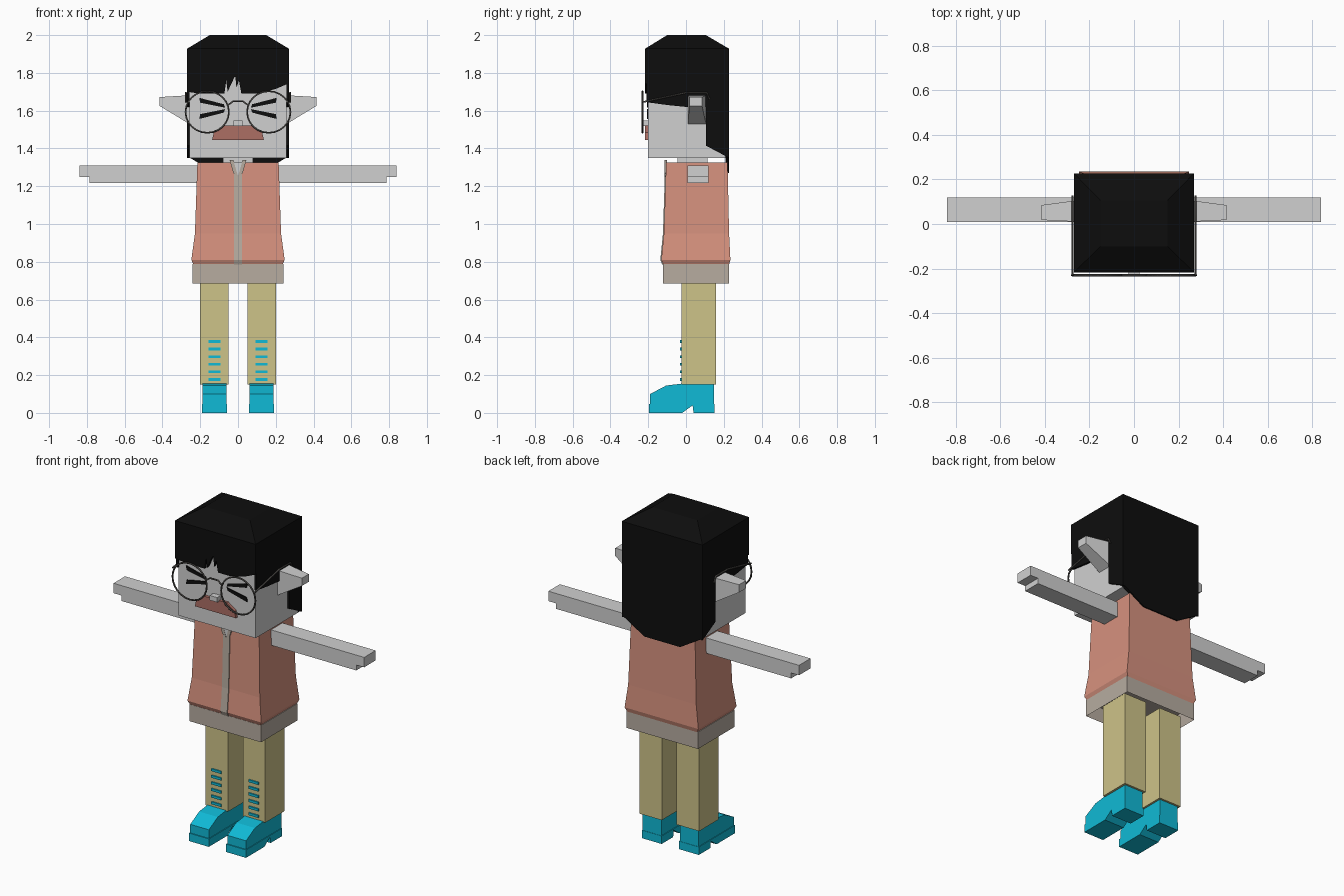
import bpy, bmesh, math

cube = bpy.data.objects.get("Cube")
if cube:
    bpy.data.objects.remove(cube)


def material(name, r, g, b):
    """Flat colour given as 0-255 display values, stored as linear."""
    col = [(c / 255 / 12.92) if c < 11 else ((c / 255 + 0.055) / 1.055) ** 2.4 for c in (r, g, b)] + [1]
    m = bpy.data.materials.new(name)
    m.use_nodes = True
    m.diffuse_color = col
    node = m.node_tree.nodes["Principled BSDF"]
    node.inputs["Base Color"].default_value = col
    node.inputs["Roughness"].default_value = 0.9
    return m


SKIN = material("pale skin", 208, 208, 208)
HAIR = material("black hair", 13, 13, 13)
JACKET = material("coral jacket", 214, 145, 126)
SHIRT = material("beige shirt", 183, 172, 160)
PANTS = material("khaki trousers", 206, 195, 137)
SHOE = material("teal shoes", 16, 186, 214)
LIPS = material("brown moustache", 172, 110, 100)
WIRE = material("dark wire", 72, 70, 67)


def finish(name, bm, mat):
    bmesh.ops.recalc_face_normals(bm, faces=bm.faces)
    mesh = bpy.data.meshes.new(name)
    bm.to_mesh(mesh)
    bm.free()
    mesh.materials.append(mat)
    obj = bpy.data.objects.new(name, mesh)
    bpy.context.collection.objects.link(obj)
    return obj


def skin_rings(name, rings, mat):
    """Join equal rings of points into a closed solid."""
    bm = bmesh.new()
    loops = [[bm.verts.new(p) for p in ring] for ring in rings]
    n = len(loops[0])
    for a, b in zip(loops, loops[1:]):
        for i in range(n):
            j = (i + 1) % n
            bm.faces.new((a[i], a[j], b[j], b[i]))
    bm.faces.new(loops[0])
    bm.faces.new(loops[-1])
    return finish(name, bm, mat)


def prism(name, pts, axis, lo, hi, mat):
    """Extrude a profile along x (points are y, z) or y (points are x, z)."""
    place = (lambda p, d: (d, p[0], p[1])) if axis == "x" else (lambda p, d: (p[0], d, p[1]))
    return skin_rings(name, [[place(p, d) for p in pts] for d in (lo, hi)], mat)


def loft(name, layers, mat):
    """Stack rectangles given as (z, x0, x1, y0, y1)."""
    return skin_rings(name, [[(a, c, z), (b, c, z), (b, d, z), (a, d, z)]
                             for z, a, b, c, d in layers], mat)


def box(name, x, y, z, mat):
    return loft(name, [(h, *x, *y) for h in z], mat)


def span(s, a, b):
    return tuple(sorted((s * a, s * b)))


def wire(name, pts, cyclic=False):
    cu = bpy.data.curves.new(name, "CURVE")
    cu.dimensions = "3D"
    cu.bevel_depth = 0.005
    cu.bevel_resolution = 1
    cu.use_fill_caps = True
    sp = cu.splines.new("POLY")
    sp.points.add(len(pts) - 1)
    for q, p in zip(sp.points, pts):
        q.co = (*p, 1)
    sp.use_cyclic_u = cyclic
    cu.materials.append(WIRE)
    bpy.context.collection.objects.link(bpy.data.objects.new(name, cu))


# Head and neck
box("head", (-0.258, 0.258), (-0.2, 0.21), (1.35, 1.92), SKIN)
box("neck", (-0.08, 0.08), (-0.045, 0.115), (1.28, 1.36), SKIN)
box("nose", (-0.025, 0.025), (-0.235, -0.19), (1.518, 1.547), SKIN)
prism("moustache", [(-0.137, 1.445), (-0.128, 1.485), (-0.075, 1.522), (0.075, 1.522),
                    (0.128, 1.485), (0.137, 1.445)], "y", -0.217, -0.195, LIPS)

# Hair: crown, fringe, back panel, side panels
loft("hair_crown", [(1.78, -0.27, 0.27, -0.217, 0.228), (1.928, -0.27, 0.27, -0.217, 0.228),
                    (2.0, -0.15, 0.15, -0.1, 0.105)], HAIR)
prism("hair_fringe", [(-0.27, 1.79), (-0.27, 1.70), (-0.2, 1.69), (-0.072, 1.69), (-0.062, 1.76),
                      (-0.055, 1.70), (-0.02, 1.775), (-0.014, 1.78), (-0.008, 1.72), (0.005, 1.76),
                      (0.018, 1.69), (0.1, 1.69), (0.2, 1.715), (0.27, 1.745), (0.27, 1.79)],
      "y", -0.217, -0.199, HAIR)
prism("hair_back", [(-0.27, 1.79), (-0.27, 1.36), (-0.12, 1.27), (0.12, 1.27), (0.27, 1.36),
                    (0.27, 1.79)], "y", 0.208, 0.228, HAIR)

for s, side in ((1, "left"), (-1, "right")):
    prism("hair_side_" + side, [(-0.21, 1.79), (-0.21, 1.645), (-0.1, 1.63), (0.0, 1.62), (0.105, 1.62),
                                (0.105, 1.415), (0.228, 1.35), (0.228, 1.79)],
          "x", *span(s, 0.256, 0.27), HAIR)

    # Pointed ear
    skin_rings("ear_" + side, [
        [(s * x, y0, z0), (s * x, y1, z0), (s * x, y1, z1), (s * x, y0, z1)]
        for x, y0, y1, z0, z1 in ((0.25, 0.01, 0.107, 1.525, 1.682), (0.415, 0.018, 0.085, 1.625, 1.672))], SKIN)

    # Squinting eye made of two strokes meeting toward the nose
    for k, stroke in ((1, "upper"), (-1, "lower")):
        z = 1.612
        prism(f"eye_{stroke}_{side}", [(s * 0.068, z + k * 0.004), (s * 0.075, z + k * 0.022),
                                       (s * 0.205, z + k * 0.056), (s * 0.2, z + k * 0.03)],
              "y", -0.206, -0.199, HAIR)

    # Spectacle rim and temple
    wire("glasses_rim_" + side, [(s * 0.163 + 0.115 * math.cos(t), -0.23, 1.593 + 0.11 * math.sin(t))
                                 for t in (i * math.tau / 24 for i in range(24))], True)
    wire("glasses_temple_" + side, [(s * 0.276, -0.23, 1.645), (s * 0.276, 0.0, 1.695),
                                    (s * 0.276, 0.11, 1.695), (s * 0.276, 0.125, 1.66)])

    # Arm with a stepped hand
    prism("arm_" + side, [(s * 0.18, 1.217), (s * 0.787, 1.217), (s * 0.787, 1.25), (s * 0.84, 1.25),
                          (s * 0.84, 1.31), (s * 0.18, 1.31)], "y", 0.008, 0.118, SKIN)

    # Leg with lace stripes
    box("leg_" + side, span(s, 0.05, 0.2), (-0.025, 0.16), (0.15, 0.72), PANTS)
    for i in range(6):
        z = 0.17 + i * 0.04
        box(f"lace_{i + 1}_{side}", span(s, 0.092, 0.157), (-0.032, -0.024), (z, z + 0.015), SHOE)

    # Shoe upper, then sole and heel that are a little wider
    prism("shoe_upper_" + side, [(-0.19, 0.04), (-0.19, 0.1), (-0.105, 0.145), (-0.02, 0.155),
                                 (0.148, 0.155), (0.148, 0.04)], "x", *span(s, 0.062, 0.187), SHOE)
    prism("shoe_sole_" + side, [(-0.196, 0), (-0.196, 0.048), (0.15, 0.048), (0.15, 0), (0.04, 0),
                                (0.035, 0.04), (-0.02, 0)], "x", *span(s, 0.058, 0.191), SHOE)

wire("glasses_bridge", [(-0.053, -0.23, 1.63), (-0.025, -0.23, 1.65), (0.025, -0.23, 1.65), (0.053, -0.23, 1.63)])

# Jacket with flared hem
loft("jacket", [(0.785, -0.235, 0.235, -0.12, 0.228), (0.81, -0.247, 0.247, -0.131, 0.235),
                (0.95, -0.228, 0.228, -0.117, 0.228), (1.325, -0.215, 0.215, -0.105, 0.22)], JACKET)

# Shirt strip in the jacket opening, with collar edges and bare neckline
loft("shirt_strip", [(0.785, -0.022, 0.022, -0.126, -0.1), (0.81, -0.022, 0.022, -0.136, -0.1),
                     (0.95, -0.022, 0.022, -0.122, -0.1), (1.327, -0.022, 0.022, -0.11, -0.1)], SHIRT)
for s in (1, -1):
    prism("collar_" + ("left" if s > 0 else "right"),
          [(s * 0.0, 1.25), (s * 0.025, 1.27), (s * 0.045, 1.34), (s * 0.025, 1.34)], "y", -0.115, -0.1, SHIRT)
prism("neckline", [(0.0, 1.255), (0.025, 1.328), (-0.025, 1.328)], "y", -0.114, -0.1, SKIN)

# Shirt hem, hollow underneath
hem = box("shirt_hem", (-0.24, 0.24), (-0.122, 0.228), (0.685, 0.787), SHIRT)
bm = bmesh.new()
bm.from_mesh(hem.data)
bottom = min(bm.faces, key=lambda f: f.calc_center_median().z)
bmesh.ops.inset_region(bm, faces=[bottom], thickness=0.02)
bmesh.ops.translate(bm, verts=bottom.verts, vec=(0, 0, 0.08))
bm.to_mesh(hem.data)
bm.free()
